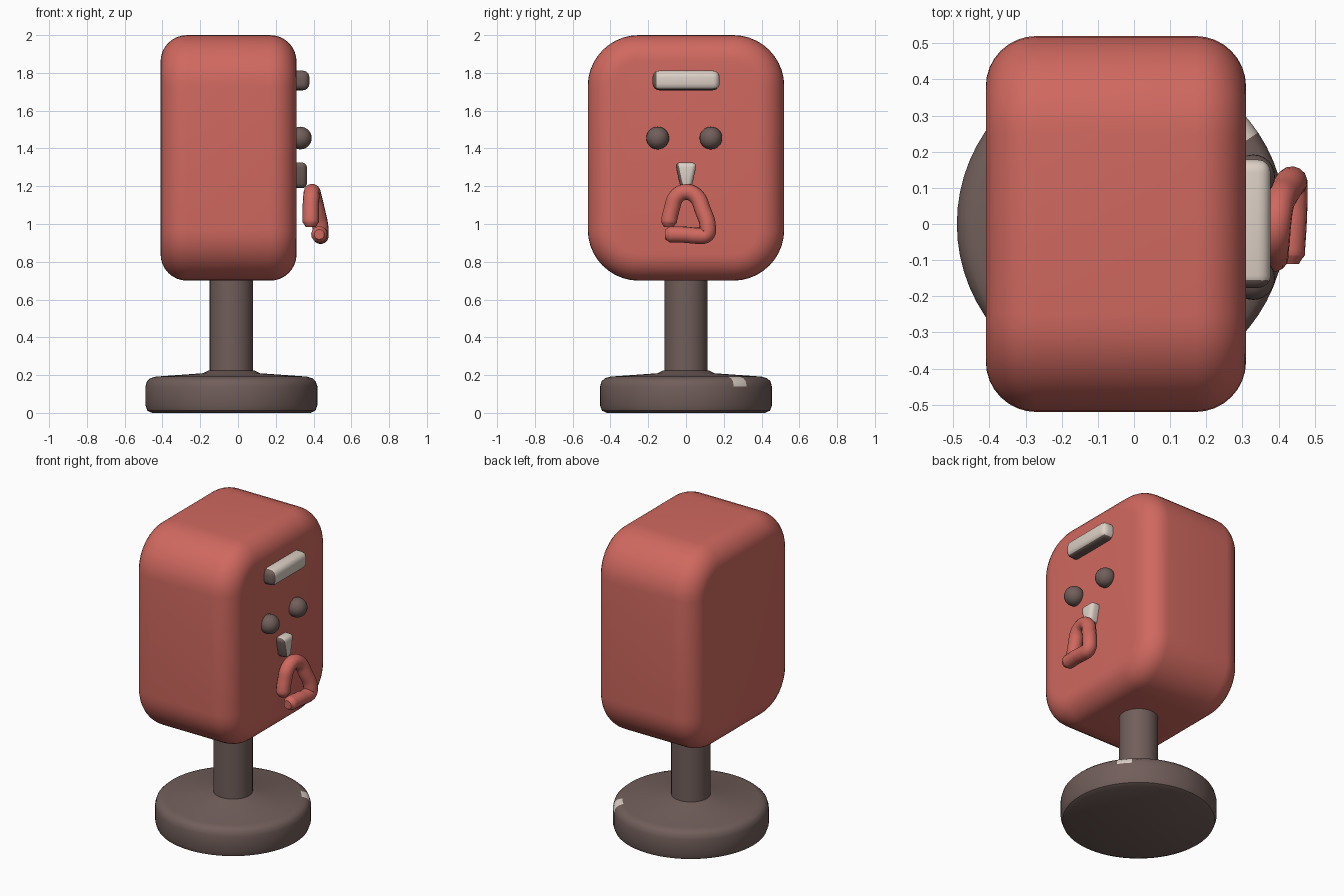
import bpy, bmesh, math
from mathutils import Vector

cube = bpy.data.objects.get("Cube")
if cube:
    bpy.data.objects.remove(cube)


def material(name, rgb):
    mat = bpy.data.materials.new(name)
    mat.use_nodes = True
    mat.diffuse_color = (*rgb, 1)
    mat.node_tree.nodes["Principled BSDF"].inputs["Base Color"].default_value = (*rgb, 1)
    return mat


RED = material("coral red", (0.63, 0.14, 0.115))
BROWN = material("dark brown", (0.165, 0.112, 0.102))
CREAM = material("cream", (0.72, 0.63, 0.56))


def finish(name, bm, mats, angle=40, rule=None):
    """Turn a bmesh into a smooth object; rule(face) picks the second material."""
    bmesh.ops.recalc_face_normals(bm, faces=bm.faces)
    bm.normal_update()
    for f in bm.faces:
        f.material_index = 1 if rule and rule(f) else 0
    mesh = bpy.data.meshes.new(name)
    bm.to_mesh(mesh)
    bm.free()
    for m in mats:
        mesh.materials.append(m)
    ob = bpy.data.objects.new(name, mesh)
    bpy.context.collection.objects.link(ob)
    bpy.ops.object.select_all(action="DESELECT")
    ob.select_set(True)
    bpy.context.view_layer.objects.active = ob
    bpy.ops.object.shade_smooth_by_angle(angle=math.radians(angle))
    return ob


def box(lo, hi):
    bm = bmesh.new()
    bmesh.ops.create_cube(bm, size=1)
    for v in bm.verts:
        v.co = Vector([a + (b - a) * (c + 0.5) for a, b, c in zip(lo, hi, v.co)])
    return bm


def round_edges(bm, test, offset, segments):
    edges = [e for e in bm.edges if test(e)]
    bmesh.ops.bevel(bm, geom=edges, offset=offset, segments=segments,
                    profile=0.5, affect="EDGES", clamp_overlap=True)


def along_x(e):
    return abs(e.verts[0].co.x - e.verts[1].co.x) > 0.01


def lathe(profile, centre, steps=64):
    bm = bmesh.new()
    verts = [bm.verts.new((r, 0, z)) for r, z in profile]
    edges = [bm.edges.new(p) for p in zip(verts, verts[1:])]
    bmesh.ops.spin(bm, geom=verts + edges, cent=(0, 0, 0), axis=(0, 0, 1),
                   angle=math.tau, steps=steps, use_merge=True)
    bmesh.ops.remove_doubles(bm, verts=bm.verts, dist=0.0005)
    bmesh.ops.translate(bm, verts=bm.verts, vec=centre)
    return bm


def underside(f):
    return f.normal.y < -0.45 or f.normal.z < -0.6


# Head: box with large corners in the face outline and softer side rims
bm = box((-0.41, -0.52, 0.7), (0.31, 0.52, 2.0))
round_edges(bm, along_x, 0.27, 10)
round_edges(bm, lambda e: not along_x(e), 0.14, 8)
finish("head", bm, [RED])

# Base and post, turned about one axis
AXIS = (-0.035, 0, 0)


def rim_chip(f):
    c = f.calc_center_median() - Vector(AXIS)
    return (c.z > 0.15 and c.xy.length > 0.41
            and 0.62 < math.atan2(c.y, c.x) < 0.8)


finish("base", lathe([(0, 0), (0.42, 0), (0.445, 0.012), (0.455, 0.04), (0.455, 0.14),
                      (0.447, 0.167), (0.43, 0.183), (0.4, 0.192), (0.15, 0.21),
                      (0.12, 0.225), (0, 0.225)], AXIS), [BROWN, CREAM], rule=rim_chip)
finish("post", lathe([(0.115, 0.2), (0.115, 0.75)], AXIS, 32), [BROWN])

# Eyes
for side, y in (("right", -0.15), ("left", 0.132)):
    bm = bmesh.new()
    bmesh.ops.create_uvsphere(bm, u_segments=24, v_segments=14, radius=0.06)
    bmesh.ops.translate(bm, verts=bm.verts, vec=(0.33, y, 1.455))
    finish(side + "_eye", bm, [BROWN], 60)

# Brow bar, rounded all over
bm = box((0.27, -0.177, 1.708), (0.378, 0.178, 1.812))
round_edges(bm, lambda e: True, 0.035, 4)
finish("brow", bm, [CREAM, BROWN], 60, underside)

# Nose, wide on top and narrow below
bm = box((0.28, -0.058, 1.19), (0.365, 0.058, 1.325))
for v in bm.verts:
    if v.co.z < 1.25:
        v.co.y *= 0.5
round_edges(bm, lambda e: True, 0.025, 4)
finish("nose", bm, [CREAM, BROWN], 60, underside)

# Mouth: open bent tube leaning outwards, with rounded ends
path = [(0.385, -0.09, 0.985), (0.385, -0.09, 1.01), (0.385, -0.075, 1.08),
        (0.388, -0.05, 1.145), (0.392, 0.0, 1.17), (0.4, 0.055, 1.145),
        (0.418, 0.09, 1.07), (0.435, 0.115, 0.99), (0.437, 0.108, 0.945),
        (0.437, 0.06, 0.938), (0.435, 0.0, 0.943), (0.43, -0.085, 0.945),
        (0.43, -0.11, 0.945)]
curve = bpy.data.curves.new("mouth", "CURVE")
curve.dimensions = "3D"
curve.bevel_depth = 0.043
curve.bevel_resolution = 5
curve.use_fill_caps = True
spline = curve.splines.new("BEZIER")
spline.bezier_points.add(len(path) - 1)
spline.resolution_u = 6
for i, (point, co) in enumerate(zip(spline.bezier_points, path)):
    point.co = co
    point.handle_left_type = point.handle_right_type = "AUTO"
    point.radius = 0.62 if i in (0, len(path) - 1) else 1
curve.materials.append(RED)
bpy.context.collection.objects.link(bpy.data.objects.new("mouth", curve))
